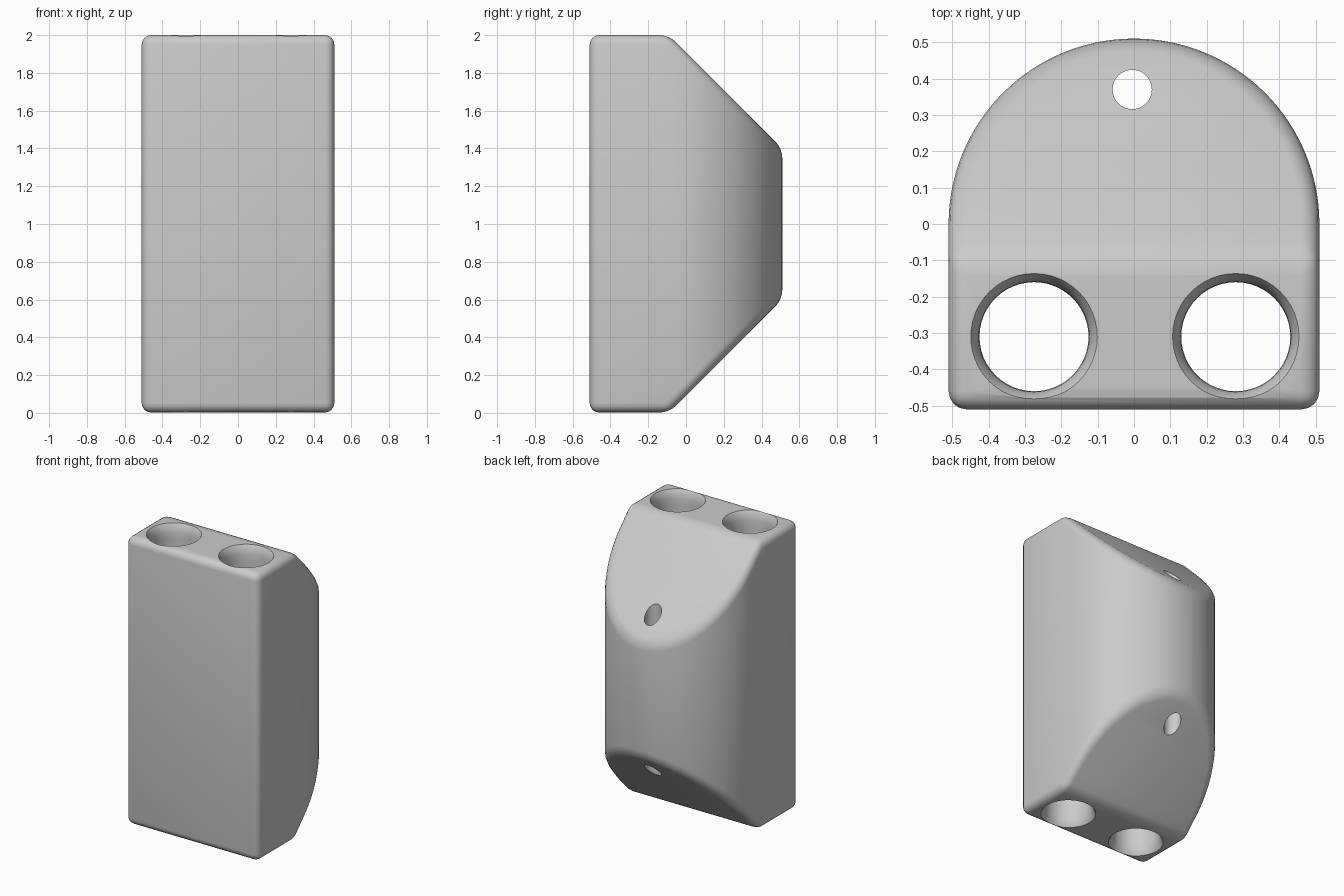
import bpy, bmesh, math
from mathutils import Vector

if "Cube" in bpy.data.objects:
    bpy.data.objects.remove(bpy.data.objects["Cube"])

R = 0.51        # half width and back arc radius
grey = bpy.data.materials.new("light_grey")
grey.diffuse_color = (0.6, 0.6, 0.6, 1)
grey.use_nodes = True
grey.node_tree.nodes["Principled BSDF"].inputs["Base Color"].default_value = grey.diffuse_color


def make_object(name, bm):
    bmesh.ops.recalc_face_normals(bm, faces=bm.faces)
    me = bpy.data.meshes.new(name)
    bm.to_mesh(me)
    bm.free()
    me.materials.append(grey)
    ob = bpy.data.objects.new(name, me)
    bpy.context.collection.objects.link(ob)
    return ob


def prism(name, points, direction):
    bm = bmesh.new()
    face = bm.faces.new([bm.verts.new(p) for p in points])
    top = bmesh.ops.extrude_face_region(bm, geom=[face])
    verts = [g for g in top["geom"] if isinstance(g, bmesh.types.BMVert)]
    bmesh.ops.translate(bm, verts=verts, vec=Vector(direction))
    return make_object(name, bm)


def lathe(name, x, y, profile, n=48):
    bm = bmesh.new()
    rings = [[bm.verts.new((x + r * math.cos(2 * math.pi * i / n),
                            y + r * math.sin(2 * math.pi * i / n), z))
              for i in range(n)] for r, z in profile]
    for a, b in zip(rings, rings[1:]):
        for i in range(n):
            j = (i + 1) % n
            bm.faces.new((a[i], a[j], b[j], b[i]))
    bm.faces.new(rings[0])
    bm.faces.new(rings[-1])
    return make_object(name, bm)


def apply_boolean(target, cutter, operation):
    cutter.hide_render = True
    mod = target.modifiers.new("boolean", "BOOLEAN")
    mod.object, mod.operation, mod.solver = cutter, operation, "EXACT"
    bpy.ops.object.modifier_apply(modifier=mod.name)
    bpy.data.objects.remove(cutter)


# Body: arched plan
arc = [(R * math.cos(math.pi * i / 64), R * math.sin(math.pi * i / 64), 0.002)
       for i in range(65)]
body = prism("block_body", [(-R, -R, 0.002), (R, -R, 0.002)] + arc, (0, 0, 1.998))
bpy.context.view_layer.objects.active = body
body.select_set(True)

# Sloped top and bottom at the back
side = [(-1, -0.9, -0.5), (-1, -0.9, 2.5), (-1, -0.59, 2.5), (-1, 0.91, 1.0), (-1, -0.59, -0.5)]
apply_boolean(body, prism("slope_cutter", side, (2, 0, 0)), "INTERSECT")

# Rounded outer edges
bevel = body.modifiers.new("rounding", "BEVEL")
bevel.width, bevel.segments = 0.05, 4
bevel.limit_method, bevel.angle_limit = "ANGLE", math.radians(25)
bevel.use_clamp_overlap = False
bpy.ops.object.modifier_apply(modifier=bevel.name)

# Two large bores with softly flared rims, one small bore at the back
rim = [(0.18, 2.01), (0.168, 1.99), (0.158, 1.97), (0.152, 1.94), (0.15, 1.9)]
bore = [(r, 2 - z) for r, z in rim] + rim[::-1]
for x in (-0.275, 0.28):
    apply_boolean(body, lathe("bore_cutter", x, -0.31, bore), "DIFFERENCE")
apply_boolean(body, lathe("pin_cutter", -0.005, 0.37, [(0.054, -0.1), (0.054, 2.1)], 32),
              "DIFFERENCE")

bpy.ops.object.shade_smooth_by_angle(angle=math.radians(35))
